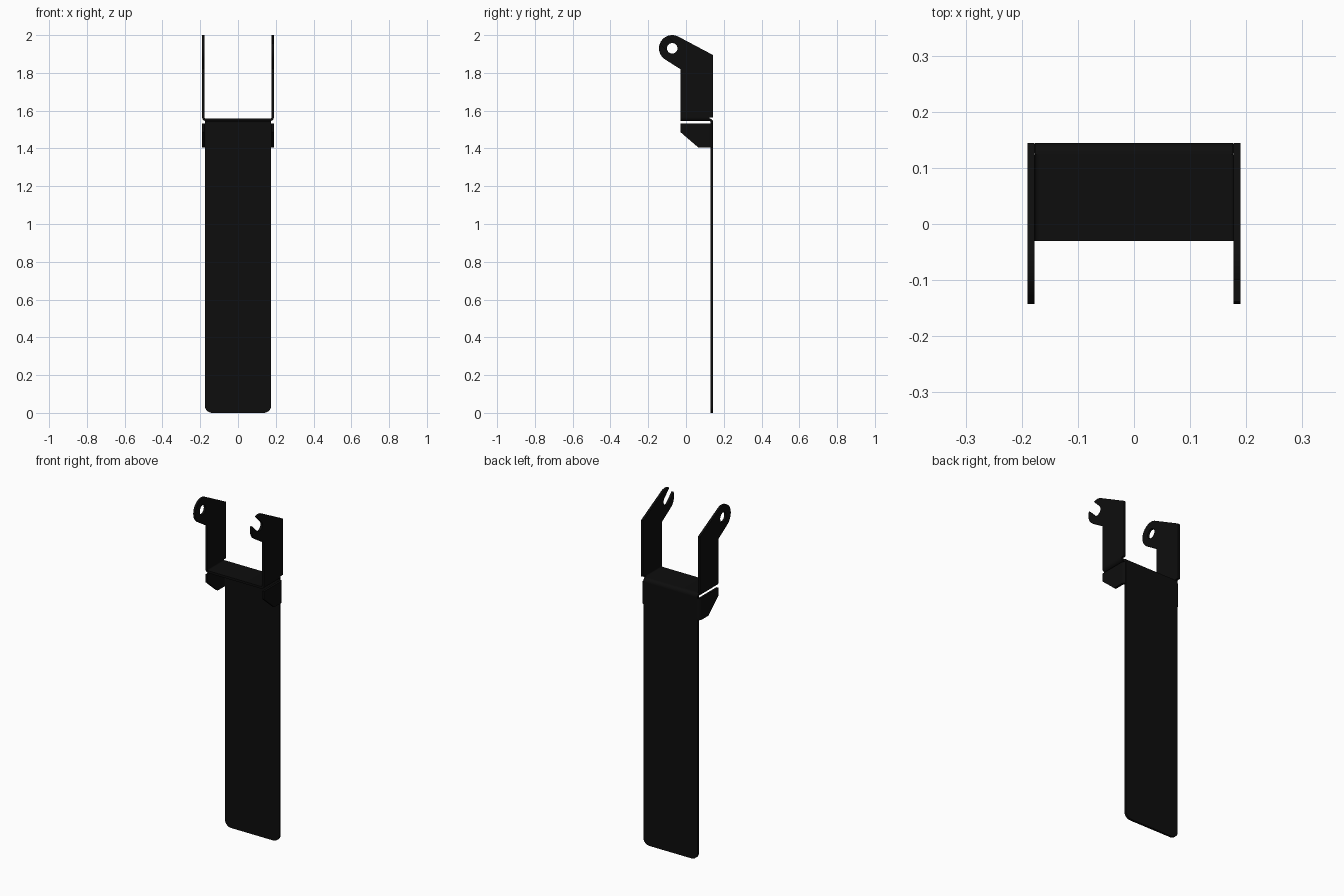
import bpy
from math import cos, sin, radians, asin, degrees
from mathutils import Matrix

cube = bpy.data.objects.get("Cube")
if cube:
    bpy.data.objects.remove(cube, do_unlink=True)

black = bpy.data.materials.new("black_metal")
black.use_nodes = True
colour = (0.004, 0.004, 0.004, 1)
black.diffuse_color = colour
black.node_tree.nodes["Principled BSDF"].inputs["Base Color"].default_value = colour

T = 0.013            # sheet thickness
W = 0.19             # half width over the side walls
BACK, FRONT = 0.144, -0.03
IN, OUT = 0.007, 0.02   # inner and outer bend radius

# Columns give the directions of the profile's two axes and its depth
YZ = Matrix(((0, 0, 1), (1, 0, 0), (0, 1, 0))).to_4x4()
XZ = Matrix(((1, 0, 0), (0, 0, -1), (0, 1, 0))).to_4x4()
XY = Matrix.Identity(4)


def arc(centre, r, a0, a1, n=8):
    angles = [radians(a0 + (a1 - a0) * i / n) for i in range(n + 1)]
    return [(centre[0] + r * cos(a), centre[1] + r * sin(a)) for a in angles]


def sheet(name, loops, plane, offset, depth=T):
    """Fill closed outlines (later ones are holes) and give them depth."""
    curve = bpy.data.curves.new(name, "CURVE")
    curve.dimensions = "2D"
    curve.fill_mode = "BOTH"
    curve.extrude = depth / 2
    for loop in loops:
        spline = curve.splines.new("POLY")
        spline.points.add(len(loop) - 1)
        for point, (u, v) in zip(spline.points, loop):
            point.co = (u, v, 0, 1)
        spline.use_cyclic_u = True
    ob = bpy.data.objects.new(name, curve)
    bpy.context.collection.objects.link(ob)
    bpy.ops.object.select_all(action="DESELECT")
    ob.select_set(True)
    bpy.context.view_layer.objects.active = ob
    bpy.ops.object.convert(target="MESH")
    ob = bpy.context.object
    ob.name = name
    ob.data.transform(Matrix.Translation(offset) @ plane)
    ob.data.materials.clear()
    ob.data.materials.append(black)
    bpy.ops.object.shade_smooth_by_angle(angle=radians(35))
    return ob


def bend(centre, a0, a1):
    return arc(centre, OUT, a0, a1) + arc(centre, IN, a1, a0)


# Shelf, bent up at both sides
shelf_z, wall_z = 1.545, 1.565
cx = W - OUT
outer = arc((-cx, wall_z), OUT, 180, 270) + arc((cx, wall_z), OUT, 270, 360)
inner = arc((cx, wall_z), IN, 360, 270) + arc((-cx, wall_z), IN, 270, 180)
shelf_back = BACK - OUT
sheet("shelf", [outer + inner], XZ, (0, (FRONT + shelf_back) / 2, 0), shelf_back - FRONT)

# Upright ears: one with a round hole, one with an open hook
pivot, R, hole = (-0.073, 1.93), 0.07, 0.028
base = [(FRONT, 1.82), (FRONT, wall_z), (BACK, wall_z), (BACK, 1.894)]
side_x = W - T / 2
ring = arc(pivot, R, 60, 240, 24)
sheet("right_ear", [base + ring, arc(pivot, hole, 0, 345, 23)], YZ, (-side_x, 0, 0))

slot = 135           # direction in which the hook opens
half = degrees(asin(hole / R))
hook = (arc(pivot, R, 60, slot - half)
        + arc(pivot, hole, slot - 90, slot - 270, 14)
        + arc(pivot, R, slot + half, 240))
sheet("left_ear", [base + hook], YZ, (side_x, 0, 0))

# Back plate with rounded lower corners, and its bend into the shelf
px, cr = 0.176, 0.04
bend_z = shelf_z + T - OUT
plate = (arc((-px + cr, cr), cr, 180, 270) + arc((px - cr, cr), cr, 270, 360)
         + [(px, bend_z), (-px, bend_z)])
sheet("back_plate", [plate], XZ, (0, BACK - T / 2, 0))
sheet("shelf_bend", [bend((shelf_back, bend_z), 0, 90)], YZ, (0, 0, 0), px * 2)

# Lower side flanges, folded forward from the back plate
low, high = 1.405, 1.533
flange = [(FRONT, high), (FRONT, 1.487), (0.065, low), (shelf_back, low), (shelf_back, high)]
for side, sx, a0 in (("right", -1, 90), ("left", 1, 0)):
    sheet(side + "_flange", [flange], YZ, (sx * side_x, 0, 0))
    sheet(side + "_flange_bend", [bend((sx * cx, shelf_back), a0, a0 + 90)], XY,
          (0, 0, (low + high) / 2), high - low)
